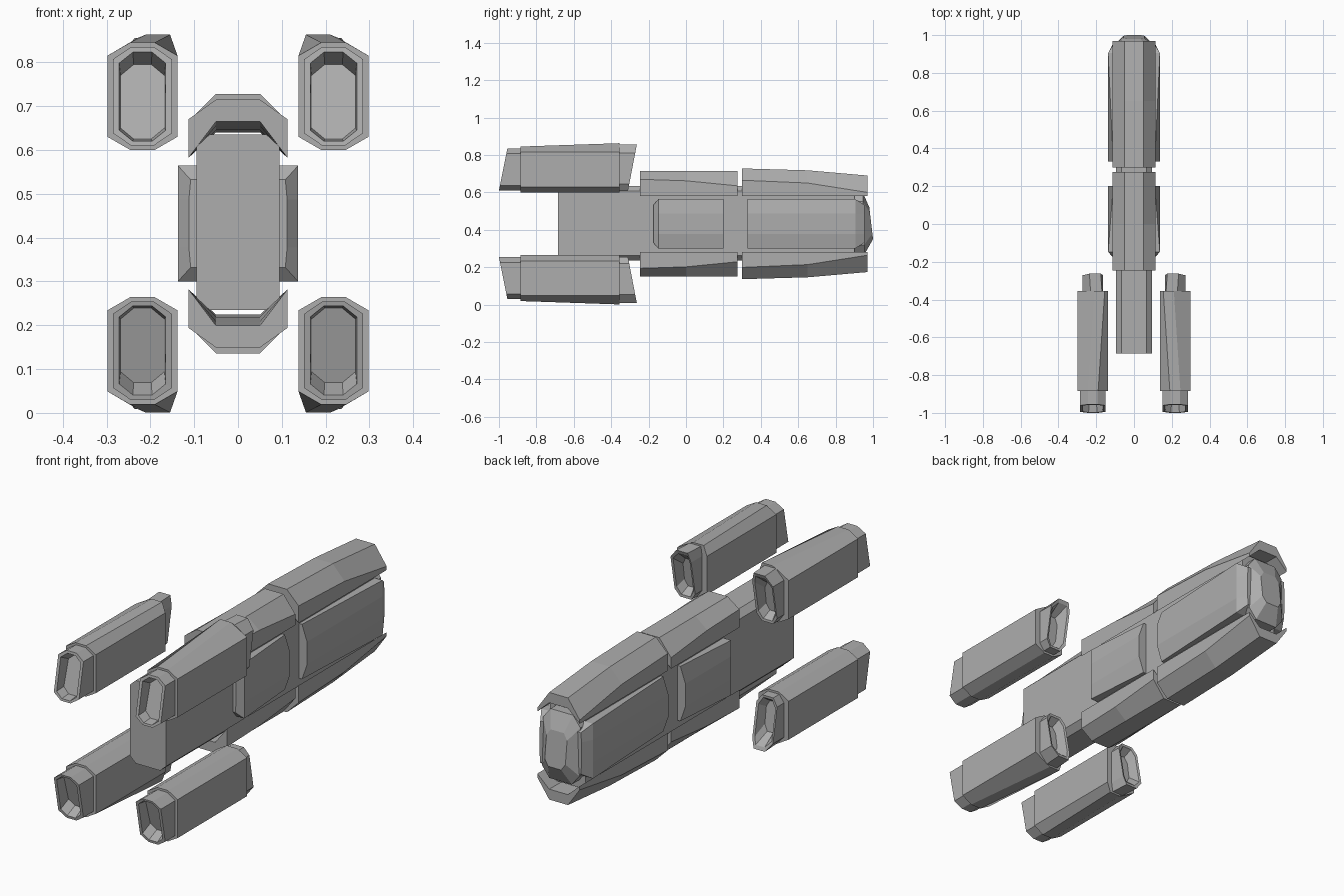
import bpy
import bmesh

cube = bpy.data.objects.get("Cube")
if cube:
    bpy.data.objects.remove(cube, do_unlink=True)

MID = 0.432  # height of the horizontal symmetry plane

grey = bpy.data.materials.new("hull_grey")
grey.use_nodes = True
COLOUR = (0.42, 0.42, 0.42, 1)
grey.diffuse_color = COLOUR
grey.node_tree.nodes["Principled BSDF"].inputs["Base Color"].default_value = COLOUR


def loft(name, rings, sx=1, sz=1):
    """Skin a list of equal rings, mirrored by sx in x and sz in height."""
    bm = bmesh.new()
    loops = [[bm.verts.new((x * sx, y, MID + (z - MID) * sz)) for x, y, z in r]
             for r in rings]
    n = len(loops[0])
    for a, b in zip(loops, loops[1:]):
        for i in range(n):
            j = (i + 1) % n
            bm.faces.new((a[i], a[j], b[j], b[i]))
    bm.faces.new(loops[0])
    bm.faces.new(loops[-1])
    bmesh.ops.recalc_face_normals(bm, faces=bm.faces[:])
    mesh = bpy.data.meshes.new(name)
    bm.to_mesh(mesh)
    bm.free()
    mesh.materials.append(grey)
    obj = bpy.data.objects.new(name, mesh)
    bpy.context.collection.objects.link(obj)
    return obj


def octagon(w, flat, z0, z1, cut, y0, y1=None, cx=0, skew=0, rise=0):
    """Tall octagon, leaning from y0 at its foot to y1 at its top."""
    y1 = y0 if y1 is None else y1
    pts = [(-flat, z0), (flat, z0), (w, z0 + cut), (w, z1 - cut),
           (flat + skew, z1 + rise), (-flat + skew, z1 + rise),
           (-w, z1 - cut), (-w, z0 + cut)]
    return [(cx + x, y0 + (y1 - y0) * (z - z0) / (z1 - z0), z) for x, z in pts]


# Central hull
loft("hull_core", [octagon(0.095, 0.065, 0.235, 0.635, 0.028, y)
                   for y in (-0.685, 0.9)])

# Bevelled stern cap
loft("stern_cap", [octagon(0.1, 0.06, 0.27, 0.6, 0.05, 0.89),
                   octagon(0.1, 0.06, 0.27, 0.6, 0.05, 0.955, 0.945),
                   octagon(0.055, 0.035, 0.35, 0.52, 0.03, 1.0, 0.98)])


# Arched armour above and below the hull
def arch(y, mid, top, inner):
    return [(x, y, z) for x, z in
            [(-0.113, 0.582), (-0.113, mid), (-0.05, top), (0.05, top),
             (0.113, mid), (0.113, 0.582), (0.05, inner), (-0.05, inner)]]


for sz, side in ((1, "upper"), (-1, "lower")):
    loft(side + "_front_armour", [arch(-0.245, 0.67, 0.715, 0.665),
                                  arch(0.0, 0.662, 0.715, 0.655),
                                  arch(0.275, 0.635, 0.715, 0.645)], sz=sz)
    loft(side + "_rear_armour", [arch(0.3, 0.665, 0.728, 0.645),
                                 arch(0.65, 0.65, 0.718, 0.645),
                                 arch(0.97, 0.6, 0.69, 0.64)], sz=sz)


# Side panels, bevelled at the inner end and tapered at the outer end
def panel(y, x_edge, x_face, half, face_half):
    return [(x, y, MID + z) for x, z in
            [(0.08, -half), (x_edge, -half), (x_face, -face_half),
             (x_face, face_half), (x_edge, half), (0.08, half)]]


for sx, side in ((1, "left"), (-1, "right")):
    for name, inner, outer, tip in (("front", 0.2, -0.148, -0.175),
                                    ("rear", 0.33, 0.905, 0.955)):
        loft(f"{side}_{name}_panel",
             [panel(inner, 0.11, 0.137, 0.132, 0.055),
              panel(outer, 0.137, 0.137, 0.132, 0.055),
              panel(tip, 0.108, 0.112, 0.1, 0.055)], sx=sx)

# Four engine pods, each one skin with a hollow nose and tail
POD = dict(cx=0.218)
pod_rings = [
    octagon(0.032, 0.016, 0.65, 0.79, 0.03, -0.35, -0.33, **POD),
    octagon(0.045, 0.024, 0.622, 0.838, 0.035, -0.311, -0.27, skew=-0.012, **POD),
    octagon(0.055, 0.03, 0.61, 0.845, 0.035, -0.31, -0.265, skew=-0.012, rise=0.01, **POD),
    octagon(0.055, 0.03, 0.61, 0.845, 0.035, -0.356, skew=-0.018, rise=0.01, **POD),
    octagon(0.08, 0.028, 0.6, 0.845, 0.03, -0.356, skew=-0.035, rise=0.018, **POD),
    octagon(0.08, 0.028, 0.6, 0.845, 0.03, -0.885, **POD),
    octagon(0.067, 0.026, 0.61, 0.835, 0.028, -0.885, **POD),
    octagon(0.067, 0.026, 0.61, 0.835, 0.028, -1.0, -0.955, **POD),
    octagon(0.053, 0.022, 0.62, 0.823, 0.025, -0.998, -0.957, **POD),
    octagon(0.05, 0.02, 0.625, 0.795, 0.025, -0.95, -0.9, **POD),
]
for sx, side in ((1, "left"), (-1, "right")):
    for sz, level in ((1, "upper"), (-1, "lower")):
        loft(f"{side}_{level}_engine_pod", pod_rings, sx, sz)
